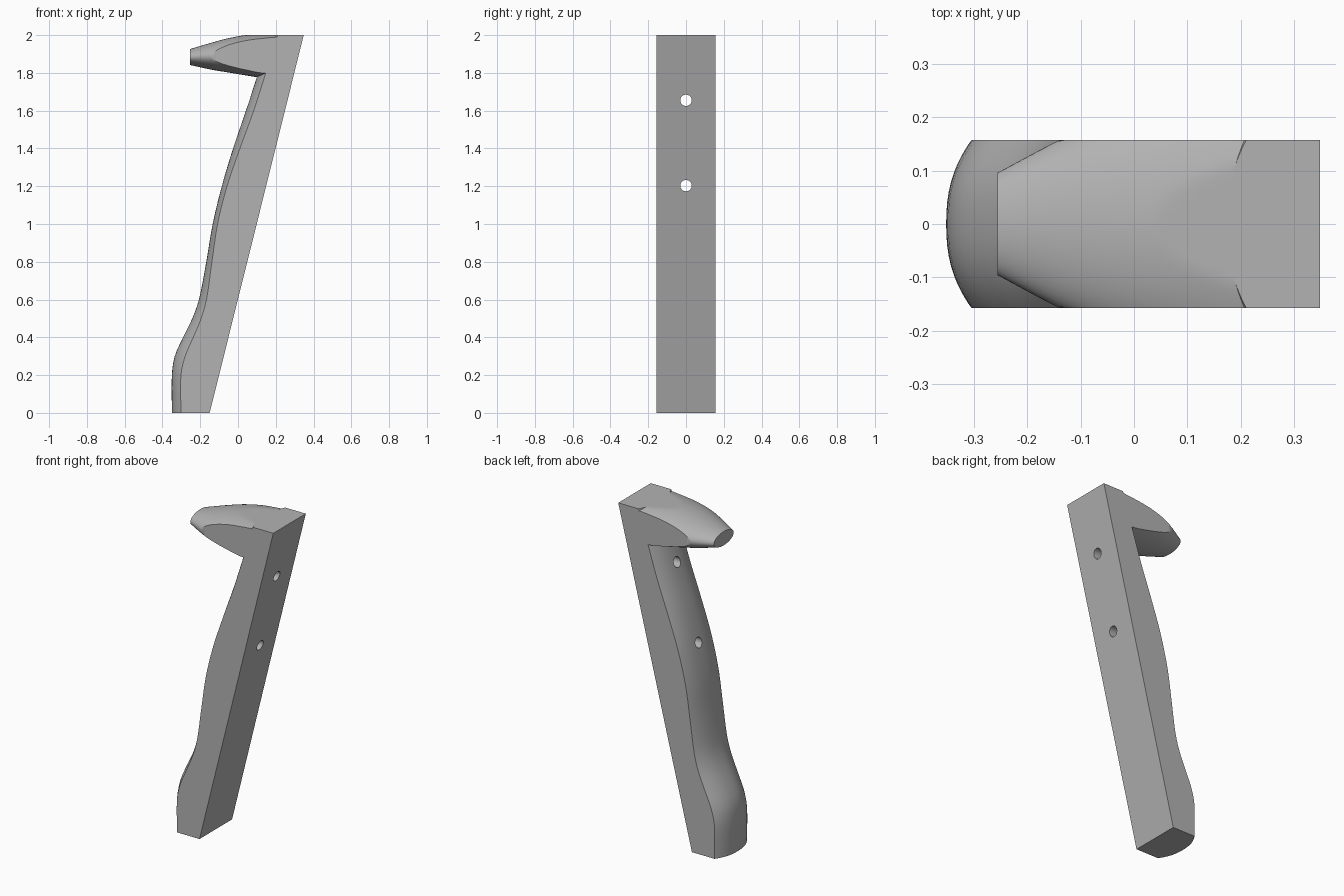
import bpy, bmesh, math

if "Cube" in bpy.data.objects:
    bpy.data.objects.remove(bpy.data.objects["Cube"])

HALF = 0.157          # half width of the bar
N = 24                # steps across the rounded front

grey = bpy.data.materials.new("plain grey")
grey.diffuse_color = (0.45, 0.45, 0.45, 1)
grey.use_nodes = True
grey.node_tree.nodes["Principled BSDF"].inputs["Base Color"].default_value = grey.diffuse_color


def smooth_table(rows, v):
    """Monotone-looking cubic interpolation of every column against the first."""
    k = max(i for i in range(len(rows) - 1) if rows[i][0] <= v + 1e-9)
    p0, p1, p2, p3 = (rows[min(max(j, 0), len(rows) - 1)] for j in (k - 1, k, k + 1, k + 2))
    d = p2[0] - p1[0]
    t = (v - p1[0]) / d
    out = []
    for c in range(1, len(p1)):
        m1 = (p2[c] - p0[c]) / (p2[0] - p0[0]) * d
        m2 = (p3[c] - p1[c]) / (p3[0] - p1[0]) * d
        out.append((2*t**3 - 3*t**2 + 1) * p1[c] + (t**3 - 2*t**2 + t) * m1
                   + (3*t**2 - 2*t**3) * p2[c] + (t**3 - t**2) * m2)
    return out


def loft(name, rings):
    """Closed solid through matching rings of points."""
    bm = bmesh.new()
    vs = [[bm.verts.new(p) for p in ring] for ring in rings]
    n = len(vs[0])
    for a, b in zip(vs, vs[1:]):
        for i in range(n):
            j = (i + 1) % n
            bm.faces.new((a[i], a[j], b[j], b[i]))
    bm.faces.new(vs[0])
    bm.faces.new(vs[-1])
    bmesh.ops.remove_doubles(bm, verts=bm.verts, dist=1e-5)
    bmesh.ops.recalc_face_normals(bm, faces=bm.faces)
    me = bpy.data.meshes.new(name)
    bm.to_mesh(me)
    bm.free()
    ob = bpy.data.objects.new(name, me)
    bpy.context.collection.objects.link(ob)
    me.materials.append(grey)
    return ob


def boolean(target, other, op):
    mod = target.modifiers.new(op, 'BOOLEAN')
    mod.operation, mod.solver, mod.object = op, 'EXACT', other
    bpy.context.view_layer.objects.active = target
    bpy.ops.object.modifier_apply(modifier=mod.name)
    bpy.data.objects.remove(other)


# Leaning bar: flat sloped back, wavy rounded front (height, centre x, side x)
front = [(0, -.35, -.302), (.2, -.35, -.302), (.3, -.335, -.28), (.4, -.291, -.237),
         (.5, -.242, -.195), (.6, -.207, -.167), (.8, -.168, -.138), (1, -.134, -.108),
         (1.2, -.086, -.058), (1.4, -.026, .01), (1.6, .042, .083), (1.8, .107, .147),
         (2, .175, .21)]
rings = []
for i in range(61):
    z = 2 * i / 60
    mid, side = smooth_table(front, min(z, 1.99999))
    back = -.15 + .249 * z
    arc = []
    for k in range(N + 1):
        s = math.sin(math.pi * (k / N - .5))
        arc.append((side + (mid - side) * (1 - abs(s) ** 2.4), HALF * s, z))
    rings.append(arc + [(back, HALF, z), (back, -HALF, z)])
bar = loft("bar", rings)

# Tapered hook: oval sections trimmed by the bar sides and top (x, top, bottom, half width)
oval = [(-.255, 1.926, 1.842, .096), (-.14, 1.96, 1.817, .157), (-.05, 1.984, 1.802, .197),
        (.04, 2.0, 1.787, .228), (.12, 2.007, 1.775, .25), (.25, 2.015, 1.772, .275)]
rings = []
for i in range(37):
    x = -.255 + .505 * i / 36
    top, bot, w = smooth_table(oval, min(x, .24999))
    mid, h, wy = (top + bot) / 2, (top - bot) / 2, min(w, HALF)
    up, down = [], []
    for k in range(N + 1):
        y = wy * math.sin(math.pi * (k / N - .5))
        r = h * math.sqrt(max(0, 1 - (y / w) ** 2))
        up.append((x, y, min(2, mid + r)))
        down.append((x, y, mid - r))
    rings.append(up + down[::-1])
boolean(bar, loft("hook", rings), 'UNION')

# Two screw holes straight through the bar
for z in (1.655, 1.203):
    ring = [(math.cos(a), math.sin(a)) for a in (math.tau * k / 32 for k in range(32))]
    hole = loft("hole cutter", [[(x, .03 * c, z + .03 * s) for c, s in ring] for x in (-.4, .5)])
    boolean(bar, hole, 'DIFFERENCE')

bar.name = "hook_bracket"
bpy.ops.object.select_all(action='DESELECT')
bar.select_set(True)
bpy.context.view_layer.objects.active = bar
bpy.ops.object.shade_smooth_by_angle(angle=math.radians(28))
